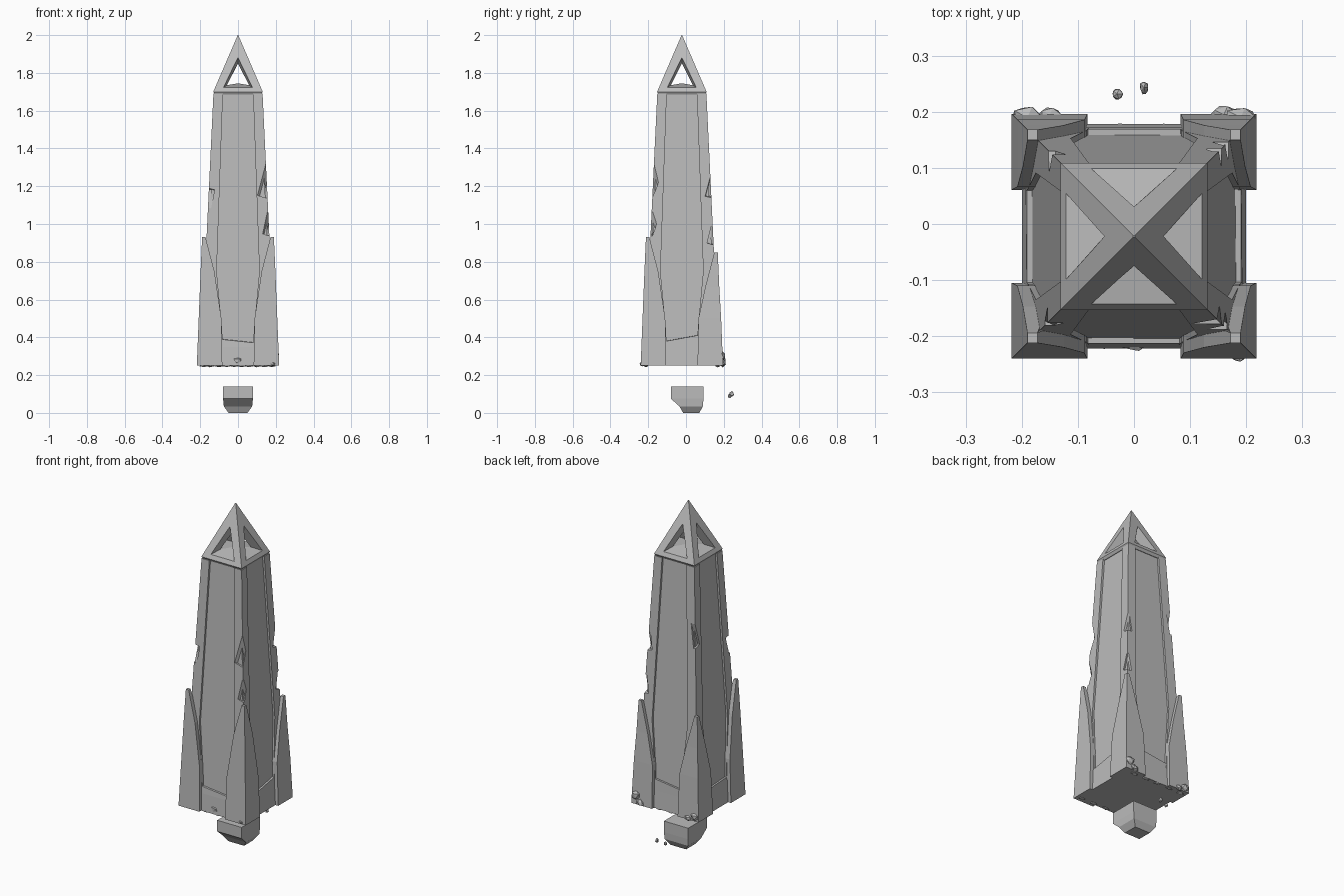
import bpy, bmesh, random
from mathutils import Vector, Euler

random.seed(4)
if "Cube" in bpy.data.objects:
    bpy.data.objects.remove(bpy.data.objects["Cube"], do_unlink=True)

CY = -0.022  # depth of the tower axis
stone = bpy.data.materials.new("grey_stone")
stone.use_nodes = True
GREY = (0.5, 0.5, 0.5, 1)
stone.diffuse_color = GREY
stone.node_tree.nodes["Principled BSDF"].inputs["Base Color"].default_value = GREY


def finish(name, bm, offset=(0, CY, 0)):
    bmesh.ops.translate(bm, verts=bm.verts, vec=Vector(offset))
    bmesh.ops.recalc_face_normals(bm, faces=bm.faces)
    mesh = bpy.data.meshes.new(name)
    bm.to_mesh(mesh)
    bm.free()
    obj = bpy.data.objects.new(name, mesh)
    bpy.context.collection.objects.link(obj)
    mesh.materials.append(stone)
    return obj


def loft(name, rings, offset=(0, CY, 0)):
    """Skin a list of equal-length point rings and cap both ends."""
    bm = bmesh.new()
    loops = [[bm.verts.new(p) for p in ring] for ring in rings]
    n = len(loops[0])
    for a, b in zip(loops, loops[1:]):
        for i in range(n):
            j = (i + 1) % n
            bm.faces.new((a[i], a[j], b[j], b[i]))
    bm.faces.new(loops[0])
    bm.faces.new(loops[-1])
    return finish(name, bm, offset)


def square(h, z):
    return [(-h, -h, z), (h, -h, z), (h, h, z), (-h, h, z)]


def angle_piece(name, sx, sy, levels, depth):
    """Corner piece with an L-shaped section; levels hold (z, outer half, inner edge)."""
    rings = []
    for z, h, w in levels:
        k = h - min(depth, h - w)
        section = [(h, h), (w, h), (w, k), (k, k), (k, w), (h, w)]
        rings.append([(sx * x, sy * y, z) for x, y in section])
    return loft(name, rings)


def cut(target, cutter):
    mod = target.modifiers.new("cut", "BOOLEAN")
    mod.operation = "DIFFERENCE"
    mod.solver = "EXACT"
    mod.object = cutter
    cutter.hide_render = True
    cutter.hide_set(True)


def rock(name, centre, size):
    """Irregular faceted stone."""
    bm = bmesh.new()
    bmesh.ops.create_icosphere(bm, subdivisions=1, radius=1)
    for v in bm.verts:
        v.co *= random.uniform(0.8, 1.1)
        v.co = Vector(c * s for c, s in zip(v.co, size))
    return finish(name, bm, centre)


# Recessed shaft panels and the sill below them
loft("shaft_core", [square(0.188, 0.25), square(0.118, 1.695)])
sill = loft("base_sill", [square(0.2, 0.25), square(0.194, 0.35),
                          [(-0.191, -0.191, 0.40), (0.191, -0.191, 0.36),
                           (0.191, 0.191, 0.43), (-0.191, 0.191, 0.38)]])

# Corner posts framing the panels, and broken armour shells around their feet
post_levels = [(0.25, 0.198, 0.075), (0.45, 0.189, 0.085),
               (0.75, 0.175, 0.113), (1.69, 0.13, 0.08)]
posts = {}
for sx in (-1, 1):
    for sy in (-1, 1):
        tag = ("front" if sy < 0 else "back") + ("_left" if sx > 0 else "_right")
        posts[sx, sy] = angle_piece("post_" + tag, sx, sy, post_levels, 0.03)
        top = 0.93 if sy < 0 else 0.85
        angle_piece("shell_" + tag, sx, sy,
                    [(0.25, 0.218, 0.083), (0.5, 0.208, 0.088),
                     (top - 0.18, 0.198, 0.125), (top, 0.19, 0.172)], 0.045)

# Chips broken from the post edges
for n, (sx, sy, z, length) in enumerate([(1, -1, 1.24, 0.1), (1, -1, 1.0, 0.06),
                                         (-1, -1, 1.14, 0.05), (1, 1, 1.19, 0.05),
                                         (-1, 1, 1.3, 0.07), (1, 1, 0.94, 0.05)]):
    bm = bmesh.new()
    bmesh.ops.create_cube(bm, size=1)
    turn = Euler((0.15, 0.25, 0.785 + 0.2 * n)).to_matrix()
    half = 0.13 + (1.69 - z) * 0.0475 + 0.006
    for v in bm.verts:
        v.co = turn @ Vector((v.co.x * 0.05, v.co.y * 0.05, v.co.z * length * 2))
    chip = finish(f"chip_cutter_{n}", bm, (sx * half, sy * half + CY, z))
    cut(posts[sx, sy], chip)

# Open pyramid tip on a thin collar
tip = loft("open_pyramid_tip", [square(0.122, 1.685), square(0.131, 1.7),
                                square(0.0015, 2.0)])
for axis in ("x", "y"):
    rings = []
    for d, w, low, high in ((-0.17, 0.09, 1.715, 1.95), (0, 0.042, 1.745, 1.85),
                            (0.17, 0.09, 1.715, 1.95)):
        tri = [(-w, low), (w, low), (0, high)]
        rings.append([(u, d, z) if axis == "y" else (d, u, z) for u, z in tri])
    cut(tip, loft("window_cutter_" + axis, rings))

# Lumps on the ragged foot
for n, (x, y, z, r) in enumerate([(0.19, 0.19, 0.30, 0.032), (0.16, 0.195, 0.265, 0.025),
                                  (-0.19, 0.19, 0.275, 0.03), (-0.15, 0.195, 0.26, 0.022),
                                  (0.185, -0.235, 0.258, 0.016), (-0.17, -0.23, 0.256, 0.014),
                                  (0.0, -0.208, 0.275, 0.03)]):
    rock(f"foot_lump_{n}", (x, y, z), (r, r * 0.7, r if z > 0.29 else r * 0.8))
for n in range(10):
    side = -1 if n % 2 else 1
    rock(f"foot_crumb_{n}", (-0.18 + 0.04 * n, 0.19 * side + CY, 0.25),
         (0.025, 0.012, 0.008))


# Floating stone block with a broken underside
def block_ring(x, y0, y1, z):
    return [(-x, y0, z), (x, y0, z), (x, y1, z), (-x, y1, z)]


loft("floating_block", [block_ring(0.05, -0.015, 0.07, 0),
                        block_ring(0.075, -0.035, 0.09, 0.035),
                        block_ring(0.079, -0.08, 0.092, 0.075),
                        block_ring(0.079, -0.08, 0.092, 0.14)], (0, 0, 0))

# Small drifting fragments
rock("fragment_right", (-0.03, 0.232, 0.09), (0.011, 0.011, 0.014))
rock("fragment_left", (0.018, 0.243, 0.1), (0.009, 0.013, 0.016))
